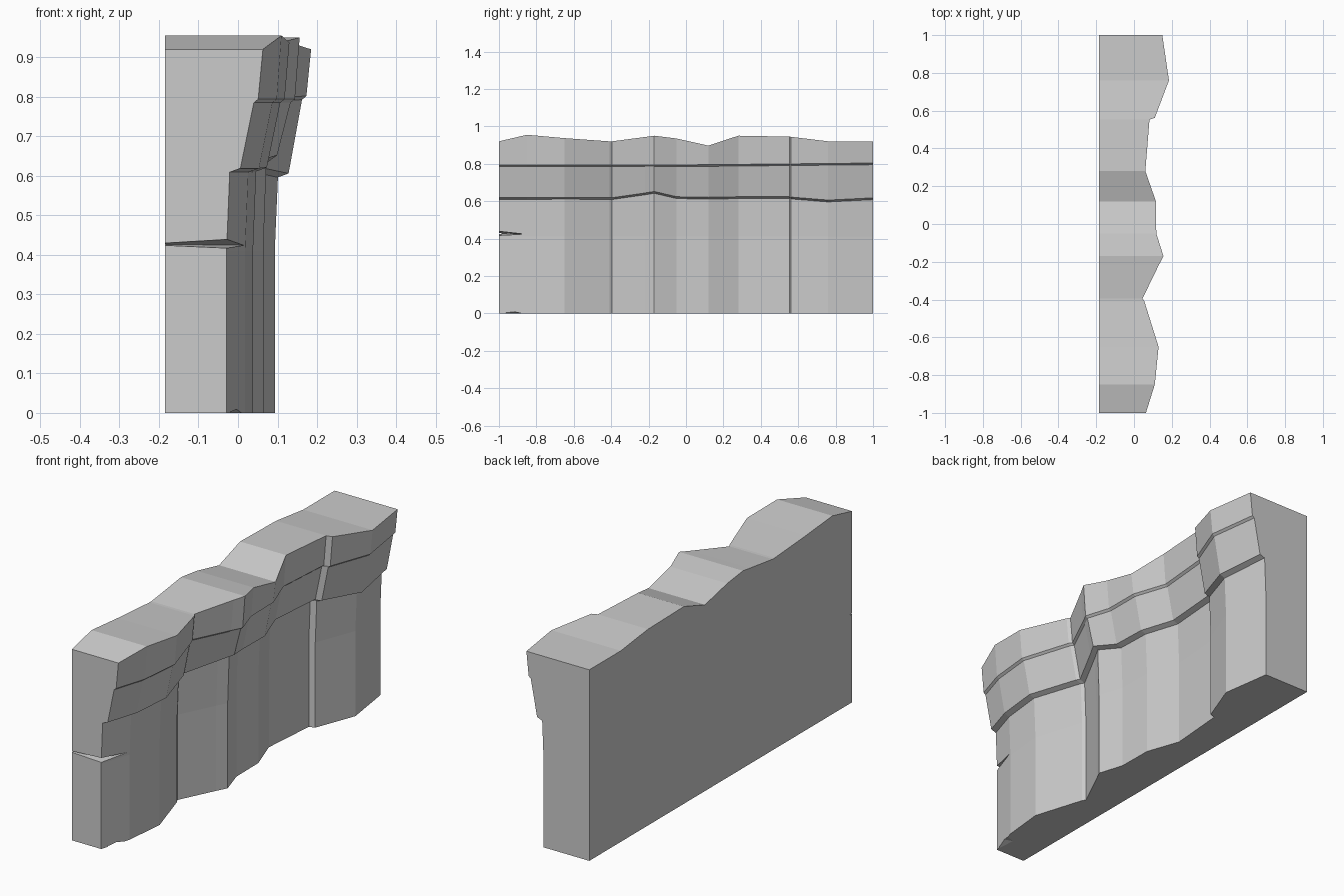
import bpy, bmesh

if "Cube" in bpy.data.objects:
    bpy.data.objects.remove(bpy.data.objects["Cube"])

BACK = -0.185

# Columns along the wall: y, rim x, ledge z, top z
columns = [
    (-1.00, 0.063, 0.615, 0.920), (-0.85, 0.110, 0.615, 0.955),
    (-0.65, 0.130, 0.617, 0.937), (-0.41, 0.055, 0.615, 0.920),
    (-0.395, 0.045, 0.615, 0.920), (-0.22, 0.130, 0.640, 0.943),
    (-0.17, 0.156, 0.648, 0.950), (-0.05, 0.118, 0.620, 0.935),
    (0.12, 0.116, 0.617, 0.897), (0.28, 0.060, 0.620, 0.950),
    (0.553, 0.082, 0.620, 0.945), (0.562, 0.110, 0.618, 0.944),
    (0.76, 0.185, 0.602, 0.920), (1.00, 0.150, 0.614, 0.920),
]


def section(y, x, ledge, top):
    """Cross-section with two undercut ledges, from back bottom to back top."""
    upper = 0.79 + 0.01 * max(0.0, y)
    return [(BACK, y, 0), (x - 0.092, y, 0), (x - 0.092, y, 0.41),
            (x - 0.084, y, ledge - 0.006), (x - 0.057, y, ledge + 0.004),
            (x - 0.023, y, upper - 0.005), (x - 0.012, y, upper + 0.004),
            (x, y, top), (BACK, y, top)]


# Cliff wall lofted through the columns
bm = bmesh.new()
rings = [[bm.verts.new(p) for p in section(*c)] for c in columns]
for a, b in zip(rings, rings[1:]):
    for i in range(len(a)):
        j = (i + 1) % len(a)
        bm.faces.new((a[i], a[j], b[j], b[i]))
bm.faces.new(rings[0])
bm.faces.new(rings[-1])
bmesh.ops.recalc_face_normals(bm, faces=bm.faces)
mesh = bpy.data.meshes.new("cliff_wall")
bm.to_mesh(mesh)
bm.free()
wall = bpy.data.objects.new("cliff_wall", mesh)
bpy.context.collection.objects.link(wall)


def chip(name, points):
    """Cut a small convex chip out of the wall."""
    cb = bmesh.new()
    for p in points:
        cb.verts.new(p)
    bmesh.ops.convex_hull(cb, input=cb.verts)
    bmesh.ops.recalc_face_normals(cb, faces=cb.faces)
    m = bpy.data.meshes.new(name)
    cb.to_mesh(m)
    cb.free()
    cutter = bpy.data.objects.new(name, m)
    bpy.context.collection.objects.link(cutter)
    mod = wall.modifiers.new(name, 'BOOLEAN')
    mod.operation = 'DIFFERENCE'
    mod.solver = 'EXACT'
    mod.object = cutter
    bpy.context.view_layer.objects.active = wall
    bpy.ops.object.modifier_apply(modifier=name)
    bpy.data.objects.remove(cutter)


# Side crack and a chip in the bottom edge
chip("side_crack", [(-0.2, -1.01, 0.424), (-0.2, -1.01, 0.43), (-0.2, -0.985, 0.427),
                    (0.0, -1.01, 0.415), (0.0, -1.01, 0.442), (0.02, -0.86, 0.424)])
chip("bottom_chip", [(-0.04, -1.0, -0.005), (0.03, -0.85, -0.005),
                     (-0.05, -0.88, -0.005), (0.01, -0.93, 0.013)])
